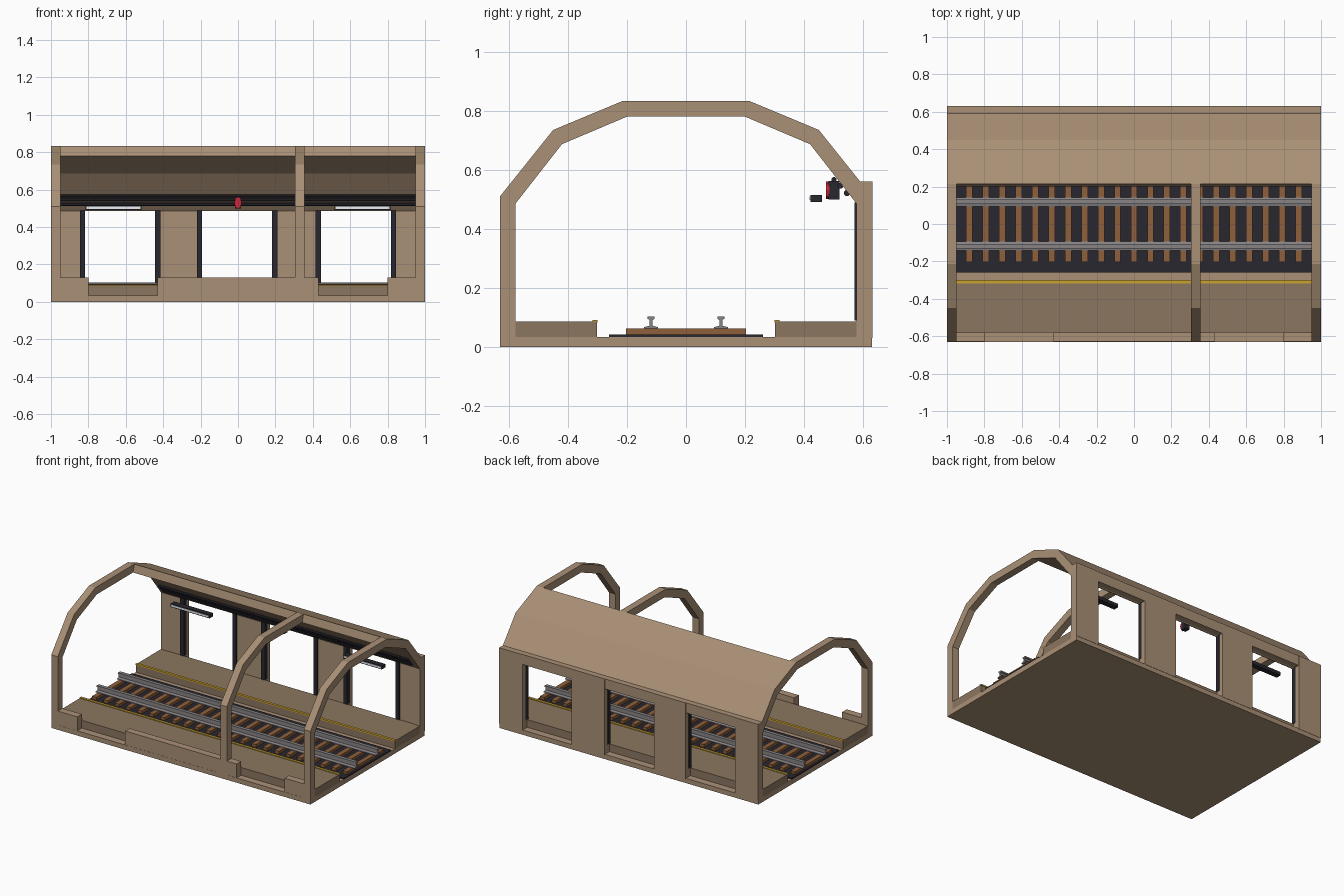
import bpy, math
from mathutils import Vector

if "Cube" in bpy.data.objects:
    bpy.data.objects.remove(bpy.data.objects["Cube"])


def mat(name, rgb):
    m = bpy.data.materials.new(name)
    m.diffuse_color = (*rgb, 1)
    m.use_nodes = True
    m.node_tree.nodes["Principled BSDF"].inputs["Base Color"].default_value = m.diffuse_color
    return m


TAN = mat("tan_stone", (0.40, 0.28, 0.18))
BROWN = mat("brown_floor", (0.26, 0.18, 0.115))
DARK = mat("dark_metal", (0.022, 0.02, 0.028))
WOOD = mat("wood", (0.27, 0.115, 0.045))
STEEL = mat("steel", (0.25, 0.23, 0.24))
YELLOW = mat("yellow", (0.6, 0.36, 0.03))
RED = mat("red", (0.6, 0.02, 0.04))
WHITE = mat("white", (0.85, 0.88, 0.9))


def prism(name, pts, x0, x1, m):
    """Extrude a (y, z) outline along x."""
    n = len(pts)
    verts = [(x, y, z) for x in (x0, x1) for y, z in pts]
    faces = [tuple(range(n))[::-1], tuple(range(n, 2 * n))]
    faces += [(i, (i + 1) % n, n + (i + 1) % n, n + i) for i in range(n)]
    area = sum(pts[i][0] * pts[(i + 1) % n][1] - pts[(i + 1) % n][0] * pts[i][1] for i in range(n))
    if area < 0:
        faces = [f[::-1] for f in faces]
    me = bpy.data.meshes.new(name)
    me.from_pydata(verts, [], faces)
    me.materials.append(m)
    ob = bpy.data.objects.new(name, me)
    bpy.context.collection.objects.link(ob)
    return ob


def box(name, x0, x1, y0, y1, z0, z1, m):
    return prism(name, [(y0, z0), (y1, z0), (y1, z1), (y0, z1)], x0, x1, m)


def circle(cy, cz, r, n=8):
    return [(cy + r * math.cos(2 * math.pi * (i + .5) / n),
             cz + r * math.sin(2 * math.pi * (i + .5) / n)) for i in range(n)]


# Base slab and track bed
box("base_slab", -1, 1, -0.63, 0.63, 0, 0.033, TAN)
box("track_bed", -1, 1, -0.26, 0.26, 0.033, 0.042, DARK)

# Tunnel arches: half outlines (front side), mirrored for the back
outer = [(-0.63, 0.03), (-0.63, 0.51), (-0.45, 0.735), (-0.215, 0.833)]
inner = [(-0.578, 0.03), (-0.578, 0.485), (-0.42, 0.687), (-0.2, 0.78)]


def flip(pts):
    return [(-y, z) for y, z in pts]


full = outer + flip(outer)[::-1] + flip(inner) + inner[::-1]
prism("left_arch", full, -1, -0.95, TAN)
prism("right_arch", full, 0.95, 1, TAN)
prism("middle_arch", outer + [(0.215, 0.833), (0.2, 0.78)] + inner[::-1], 0.305, 0.355, TAN)

# Roof shell over the back half
prism("roof_shell", flip(outer[1:]) + flip(inner[1:])[::-1], -0.95, 0.95, TAN)

# Back wall: piers, lintels and dark door jambs
doors = [(-0.82, -0.44), (-0.195, 0.185), (0.44, 0.82)]
edges = [-1] + [e for d in doors for e in d] + [1]
for i in range(0, len(edges), 2):
    box("wall_pier", edges[i], edges[i + 1], 0.58, 0.632, 0.03, 0.56, TAN)
for a, b in doors:
    box("door_lintel", a, b, 0.584, 0.63, 0.49, 0.56, TAN)
    for x0, x1 in ((a - 0.025, a + 0.003), (b - 0.003, b + 0.025)):
        box("door_jamb", x0, x1, 0.57, 0.6, 0.09, 0.49, DARK)

# Platforms with yellow edge strips
for s in (-1, 1):
    y = sorted((s * 0.302, s * 0.58))
    box("platform", -1, 1, y[0], y[1], 0.033, 0.087, BROWN)
    y = sorted((s * 0.299, s * 0.317))
    box("platform_edge_strip", -1, 1, y[0], y[1], 0.083, 0.092, YELLOW)

# Low front wall pieces
for a, b in ((-1, -0.8), (-0.43, 0.43), (0.8, 1)):
    box("front_low_wall", a, b, -0.629, -0.579, 0.03, 0.13, TAN)

# Sleepers
for k in range(-11, 12):
    x = k * 0.088
    box("sleeper", x - 0.017, x + 0.017, -0.203, 0.203, 0.042, 0.062, WOOD)

# Rails with foot, web and head
half = [(0.024, 0.062), (0.024, 0.067), (0.005, 0.072), (0.005, 0.092), (0.012, 0.095), (0.012, 0.104)]
for s in (-1, 1):
    section = half + flip(half)[::-1]
    prism("rail", [(y + s * 0.118, z) for y, z in section], -1, 1, STEEL)

# Cable pipes along the back of the vault
for y, z, r in ((0.545, 0.522, 0.011), (0.523, 0.546, 0.010), (0.501, 0.567, 0.009)):
    prism("cable_pipe", circle(y, z, r), -0.96, 0.96, DARK)

# Hanging lamps
for s in (-1, 1):
    a, b = sorted((s * 0.515, s * 0.815))
    box("lamp_housing", a, b, 0.422, 0.46, 0.491, 0.515, DARK)
    box("lamp_tube", a + 0.006, b - 0.006, 0.419, 0.424, 0.497, 0.509, WHITE)

# Signal: dark housing with a red lens
box("signal_housing", -0.017, 0.017, 0.482, 0.52, 0.5, 0.562, DARK)
bpy.ops.mesh.primitive_cylinder_add(vertices=8, radius=0.02, depth=0.012,
                                    location=(0, 0.48, 0.531),
                                    rotation=(math.pi / 2, 0, 0))
lens = bpy.context.object
lens.name = "signal_lens"
lens.scale = (1, 1.5, 1)
lens.data.materials.append(RED)
